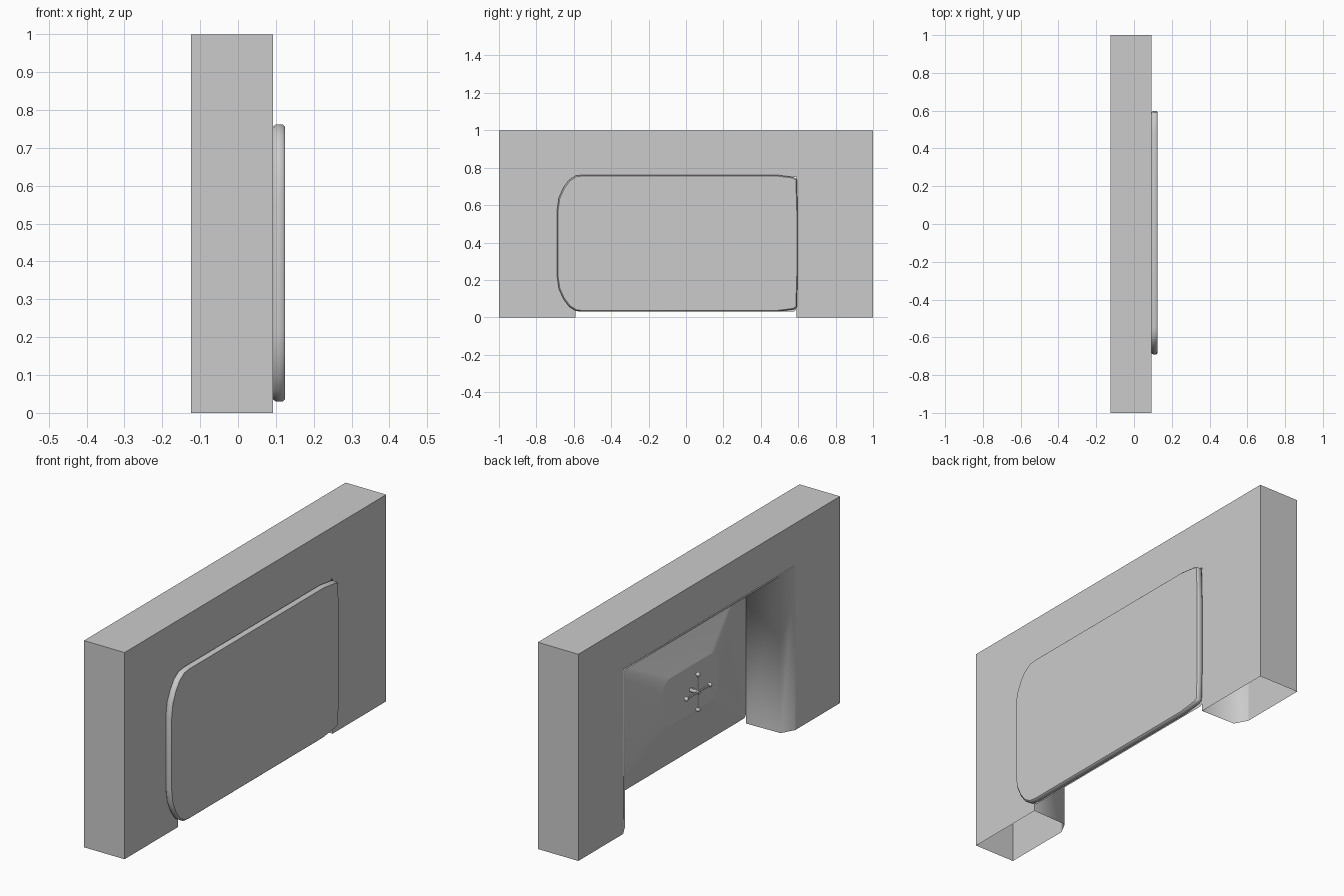
import bpy, bmesh, math
from mathutils import Vector

cube = bpy.data.objects.get("Cube")
if cube:
    bpy.data.objects.remove(cube)

grey = bpy.data.materials.new("plain grey")
grey.use_nodes = True
GREY = (0.6, 0.6, 0.6, 1)
grey.diffuse_color = GREY
grey.node_tree.nodes["Principled BSDF"].inputs["Base Color"].default_value = GREY

WALL, BACK = 0.093, -0.124      # the two long faces of the wall
PAD = 0.0                       # depth of the raised centre of the door


def finish(bm, name):
    bmesh.ops.recalc_face_normals(bm, faces=bm.faces)
    mesh = bpy.data.meshes.new(name)
    bm.to_mesh(mesh)
    bm.free()
    mesh.materials.append(grey)
    obj = bpy.data.objects.new(name, mesh)
    bpy.context.collection.objects.link(obj)
    return obj


def ring(bm, x, outline):
    return [bm.verts.new((x, y, z)) for y, z in outline]


def bridge(bm, a, b, closed=True, smooth=False):
    n = len(a)
    for i in range(n if closed else n - 1):
        j = (i + 1) % n
        bm.faces.new((a[i], a[j], b[j], b[i])).smooth = smooth


def portal(half, top):
    return [(-half, 0), (-half, top), (half, top), (half, 0)]


def rounded(cy, cz, hy, hz, r, steps=6):
    pts = []
    for k, (sy, sz) in enumerate([(1, 1), (-1, 1), (-1, -1), (1, -1)]):
        for i in range(steps + 1):
            a = math.pi / 2 * (k + i / steps)
            pts.append((cy + sy * (hy - r) + r * math.cos(a),
                        cz + sz * (hz - r) + r * math.sin(a)))
    return pts


# Wall with an open-bottomed doorway, flared towards the back
bm = bmesh.new()
rings = [ring(bm, x, portal(w, h)) for x, w, h in (
    (WALL, 0.59, 0.75), (-0.09, 0.595, 0.76), (BACK, 0.658, 0.797),
    (BACK, 1, 1), (WALL, 1, 1))]
for i, a in enumerate(rings):
    bridge(bm, a, rings[(i + 1) % len(rings)], closed=False, smooth=i < 2)
for e in bm.edges:
    if e.calc_face_angle(0) > math.radians(75):
        e.smooth = False
finish(bm, "wall_frame")

# Door leaf: large rounded corners on one end, tight ones on the hinge end
upper = [(-0.69, 0.57), (-0.68, 0.64), (-0.655, 0.695), (-0.625, 0.735),
         (-0.59, 0.757), (-0.55, 0.762), (0.48, 0.762), (0.575, 0.75),
         (0.592, 0.74), (0.597, 0.57)]
MID = 0.396
outline = upper + [(y, 2 * MID - z) for y, z in reversed(upper)]
inner = [(y * 0.992, MID + (z - MID) * 0.985) for y, z in outline]
bm = bmesh.new()
leaf = [ring(bm, WALL, inner), ring(bm, 0.1, outline),
        ring(bm, 0.118, outline), ring(bm, 0.124, inner)]
for a, b in zip(leaf, leaf[1:]):
    bridge(bm, a, b, smooth=True)
bm.faces.new(leaf[0])
bm.faces.new(leaf[-1])
finish(bm, "door_leaf")

# Inner side of the door: a shallow bulge rising to a flat rounded pad
bm = bmesh.new()
base = ring(bm, WALL - 0.001, rounded(0, 0.39, 0.59, 0.36, 0.02))
pad = ring(bm, PAD, rounded(-0.035, 0.4, 0.212, 0.115, 0.06))
bridge(bm, base, pad, smooth=True)
bm.faces.new(pad)
finish(bm, "door_bulge")

# Cross handle on a short axle
hub = Vector((PAD - 0.04, -0.035, 0.4))


def rod(name, a, b, radius):
    bpy.ops.mesh.primitive_cylinder_add(vertices=12, radius=radius,
                                        depth=(b - a).length, location=(a + b) / 2)
    obj = bpy.context.object
    obj.name = name
    obj.rotation_euler = (b - a).to_track_quat('Z', 'Y').to_euler()
    obj.data.materials.append(grey)
    bpy.ops.object.shade_smooth_by_angle()


rod("handle_axle", hub + Vector((0.045, 0, 0)), hub - Vector((0.008, 0, 0)), 0.01)
for name, d in (("handle_bar_upright", Vector((0, 0, 0.085))),
                ("handle_bar_level", Vector((0, 0.09, 0)))):
    rod(name, hub - d, hub + d, 0.005)
    for side in (-1, 1):
        bpy.ops.mesh.primitive_uv_sphere_add(segments=12, ring_count=8, radius=0.011,
                                             location=hub + d * side)
        knob = bpy.context.object
        knob.name = "handle_knob"
        knob.data.materials.append(grey)
        bpy.ops.object.shade_smooth()
